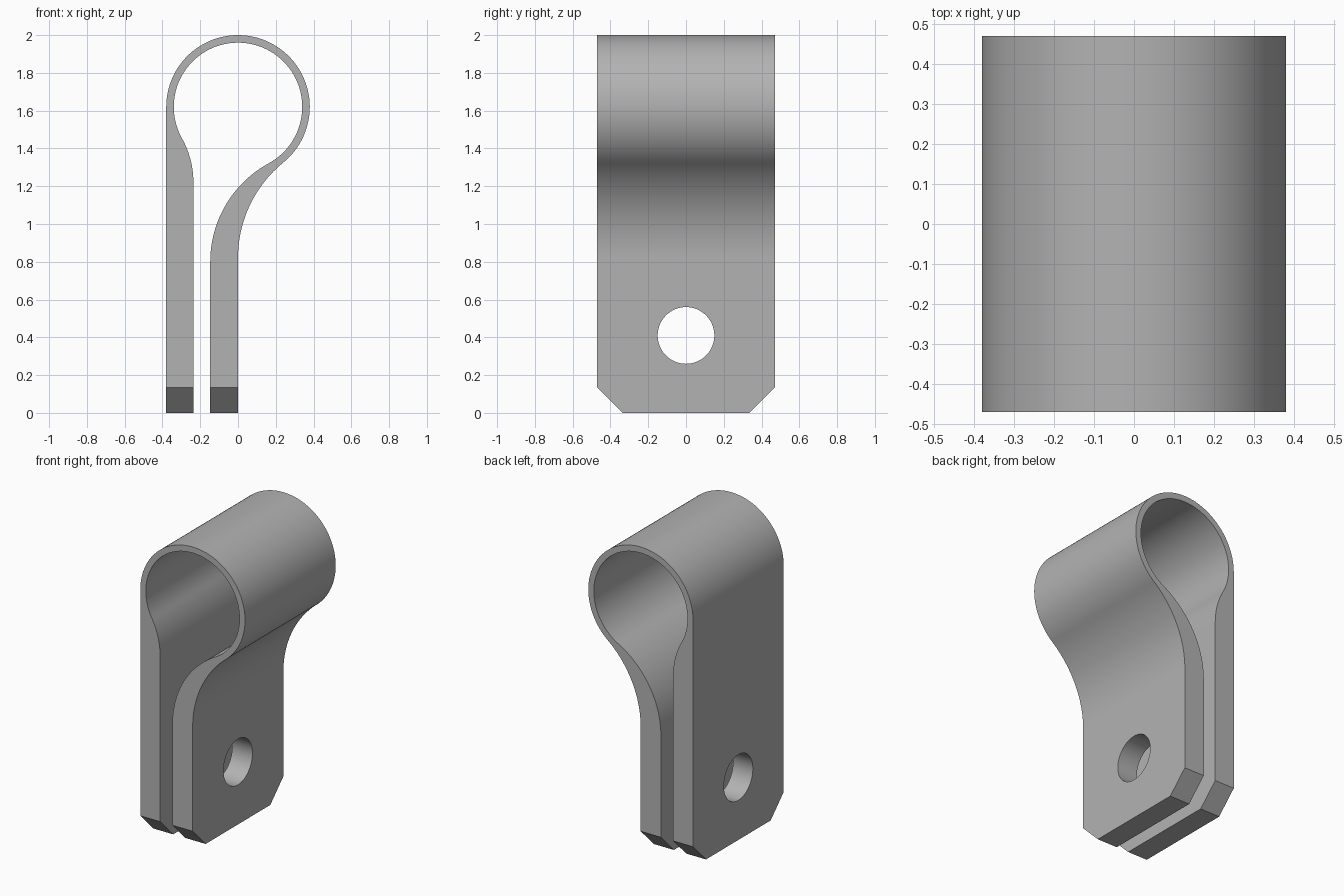
import bpy, bmesh
from math import cos, sin, atan2, hypot, pi, radians
from mathutils import Matrix

cube = bpy.data.objects.get("Cube")
if cube:
    bpy.data.objects.remove(cube, do_unlink=True)

HALF_WIDTH = 0.47
RING_Z, OUTER_R, INNER_R = 1.62, 0.38, 0.34
CHAMFER = 0.135
HOLE_Z, HOLE_R = 0.41, 0.15


def arc(cx, cz, r, a0, a1, n):
    """Points on a circle in the XZ plane from angle a0 to a1."""
    return [(cx + r * cos(a0 + (a1 - a0) * i / n),
             cz + r * sin(a0 + (a1 - a0) * i / n)) for i in range(n + 1)]


def blend(leg_x, start_z, ring_r, side):
    """Arc tangent to a vertical leg face and to the ring: centre, radius, angle seen from ring."""
    dz = RING_Z - start_z
    r = (leg_x ** 2 + dz ** 2 - ring_r ** 2) / (2 * (ring_r - side * leg_x))
    cx = leg_x + side * r
    return cx, start_z, r, atan2(start_z - RING_Z, cx)


def new_object(name, bm):
    bmesh.ops.recalc_face_normals(bm, faces=bm.faces[:])
    mesh = bpy.data.meshes.new(name)
    bm.to_mesh(mesh)
    bm.free()
    obj = bpy.data.objects.new(name, mesh)
    bpy.context.collection.objects.link(obj)
    return obj


# Strap profile: right leg, ring outside, left leg, ring inside
ox, oz, o_r, oa = blend(0.0, 0.82, OUTER_R, 1)
ix, iz, i_r, ia = blend(-0.147, 0.80, INNER_R, 1)
lx, lz, l_r, la = blend(-0.236, 1.22, INNER_R, -1)
profile = [(0.0, 0.0)]
profile += arc(ox, oz, o_r, pi, oa + pi, 24)
profile += arc(0, RING_Z, OUTER_R, oa, pi, 72)[1:]
profile += [(-OUTER_R, 0.0), (-0.236, 0.0)]
profile += arc(lx, lz, l_r, 0, la + pi, 12)
profile += arc(0, RING_Z, INNER_R, la + 2 * pi, ia, 80)[1:]
profile += arc(ix, iz, i_r, ia + pi, pi, 24)[1:]
profile.append((-0.147, 0.0))

bm = bmesh.new()
face = bm.faces.new([bm.verts.new((x, -HALF_WIDTH, z)) for x, z in profile])
ext = bmesh.ops.extrude_face_region(bm, geom=[face], use_keep_orig=True)
bmesh.ops.translate(bm, vec=(0, 2 * HALF_WIDTH, 0),
                    verts=[v for v in ext["geom"] if isinstance(v, bmesh.types.BMVert)])
clamp = new_object("clamp_strap", bm)

# Cutters: bolt hole through both legs and the bottom corner chamfers
cutters = []
bm = bmesh.new()
bmesh.ops.create_cone(bm, cap_ends=True, segments=64, radius1=HOLE_R, radius2=HOLE_R, depth=2,
                      matrix=Matrix.Translation((0, 0, HOLE_Z)) @ Matrix.Rotation(pi / 2, 4, 'Y'))
cutters.append(new_object("bolt_hole_cutter", bm))
for side in (-1, 1):
    bm = bmesh.new()
    size = CHAMFER * 2 ** 0.5
    bmesh.ops.create_cube(bm, matrix=Matrix.Translation((0, side * HALF_WIDTH, 0))
                          @ Matrix.Rotation(pi / 4, 4, 'X')
                          @ Matrix.Diagonal((2, size, size, 1)))
    cutters.append(new_object("corner_cutter", bm))

bpy.ops.object.select_all(action='DESELECT')
clamp.select_set(True)
bpy.context.view_layer.objects.active = clamp
for cutter in cutters:
    cutter.hide_render = True
    mod = clamp.modifiers.new("cut", 'BOOLEAN')
    mod.operation, mod.solver, mod.object = 'DIFFERENCE', 'EXACT', cutter
    bpy.ops.object.modifier_apply(modifier=mod.name)
    bpy.data.objects.remove(cutter, do_unlink=True)

# Grey metal
mat = bpy.data.materials.new("grey_metal")
mat.use_nodes = True
grey = (0.45, 0.45, 0.45, 1)
mat.diffuse_color = grey
mat.node_tree.nodes["Principled BSDF"].inputs["Base Color"].default_value = grey
clamp.data.materials.clear()
clamp.data.materials.append(mat)

# Smooth curved walls, crisp edges, flat legs
bpy.ops.object.shade_smooth_by_angle(angle=radians(30))
weighted = clamp.modifiers.new("weighted_normals", 'WEIGHTED_NORMAL')
weighted.keep_sharp = True
